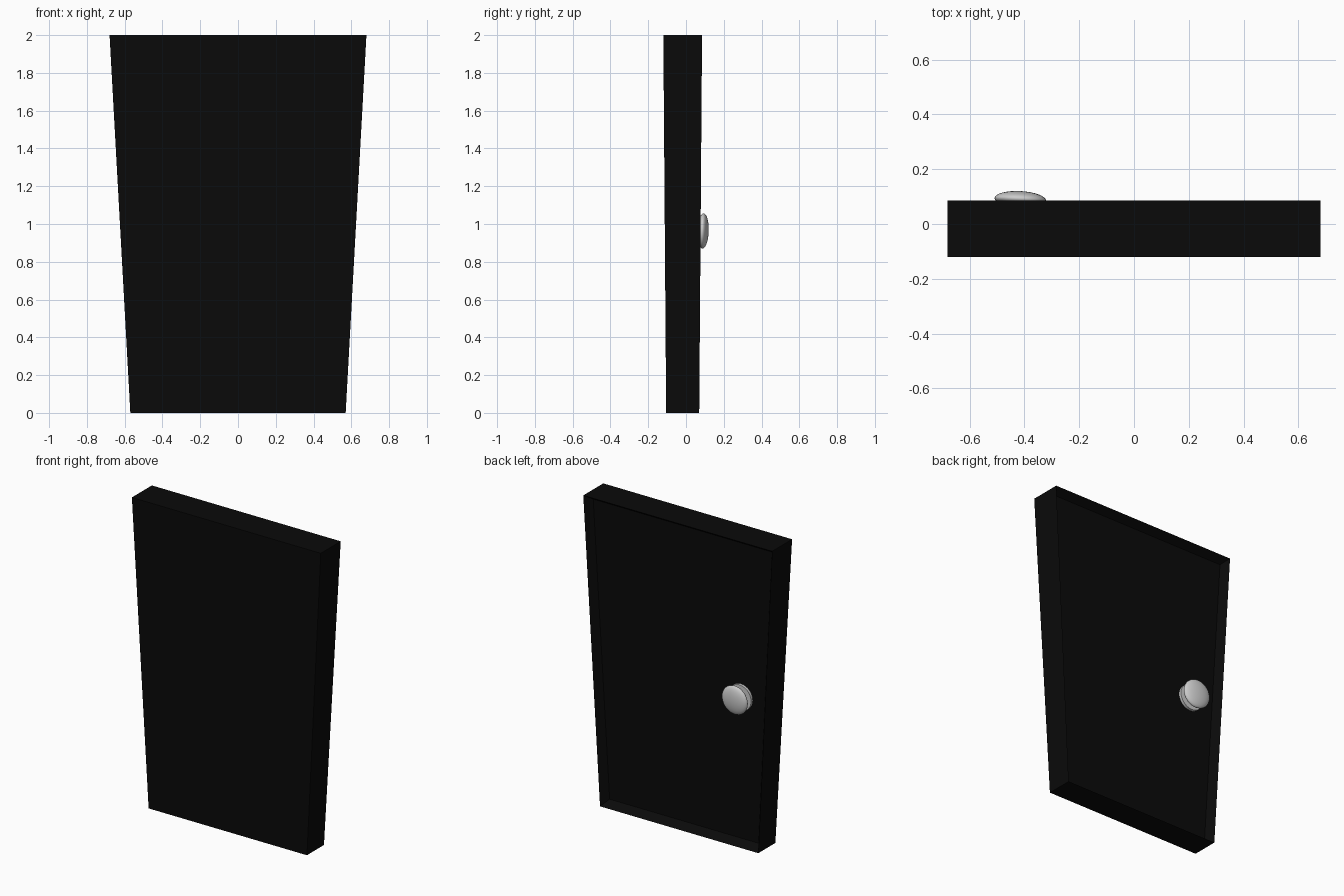
import bpy, bmesh
from math import radians

if "Cube" in bpy.data.objects:
    bpy.data.objects.remove(bpy.data.objects["Cube"])

black = bpy.data.materials.new("black_paint")
black.diffuse_color = (0.003, 0.003, 0.003, 1)
black.use_nodes = True
black.node_tree.nodes["Principled BSDF"].inputs["Base Color"].default_value = black.diffuse_color

# Door slab: tapered block, wider and thicker at the top
bm = bmesh.new()
bmesh.ops.create_cube(bm, size=2)
for v in bm.verts:
    top, back = v.co.z > 0, v.co.y > 0
    v.co.x *= 0.68 if top else 0.57
    v.co.y = (0.085 if top else 0.07) if back else (-0.12 if top else -0.105)
    v.co.z = 2 if top else 0
bm.normal_update()

# Sunken panel inside a thin frame on the back
back_face = max(bm.faces, key=lambda f: f.normal.y)
bmesh.ops.inset_region(bm, faces=[back_face], thickness=0.05, depth=-0.05)
mesh = bpy.data.meshes.new("door_slab")
bm.to_mesh(mesh)
bm.free()
mesh.materials.append(black)
bpy.context.collection.objects.link(bpy.data.objects.new("door_slab", mesh))


def disc(name, radius, y0, y1):
    # Round plate lying along y at the knob position
    bpy.ops.mesh.primitive_cylinder_add(
        vertices=32, radius=radius, depth=y1 - y0,
        location=(-0.415, (y0 + y1) / 2, 0.96), rotation=(radians(90), 0, 0))
    ob = bpy.context.object
    ob.name = name
    bpy.ops.object.shade_smooth_by_angle()
    return ob


# Knob: rose plate, stem and a flattened round grip
disc("knob_rose", 0.085, 0.02, 0.045)
disc("knob_stem", 0.05, 0.03, 0.09).data.materials.append(black)
bpy.ops.mesh.primitive_uv_sphere_add(segments=32, ring_count=16, radius=1,
                                     location=(-0.415, 0.09, 0.963),
                                     rotation=(radians(-2), 0, radians(-3)))
grip = bpy.context.object
grip.name = "knob_grip"
grip.scale = (0.094, 0.03, 0.093)
bpy.ops.object.shade_smooth()
